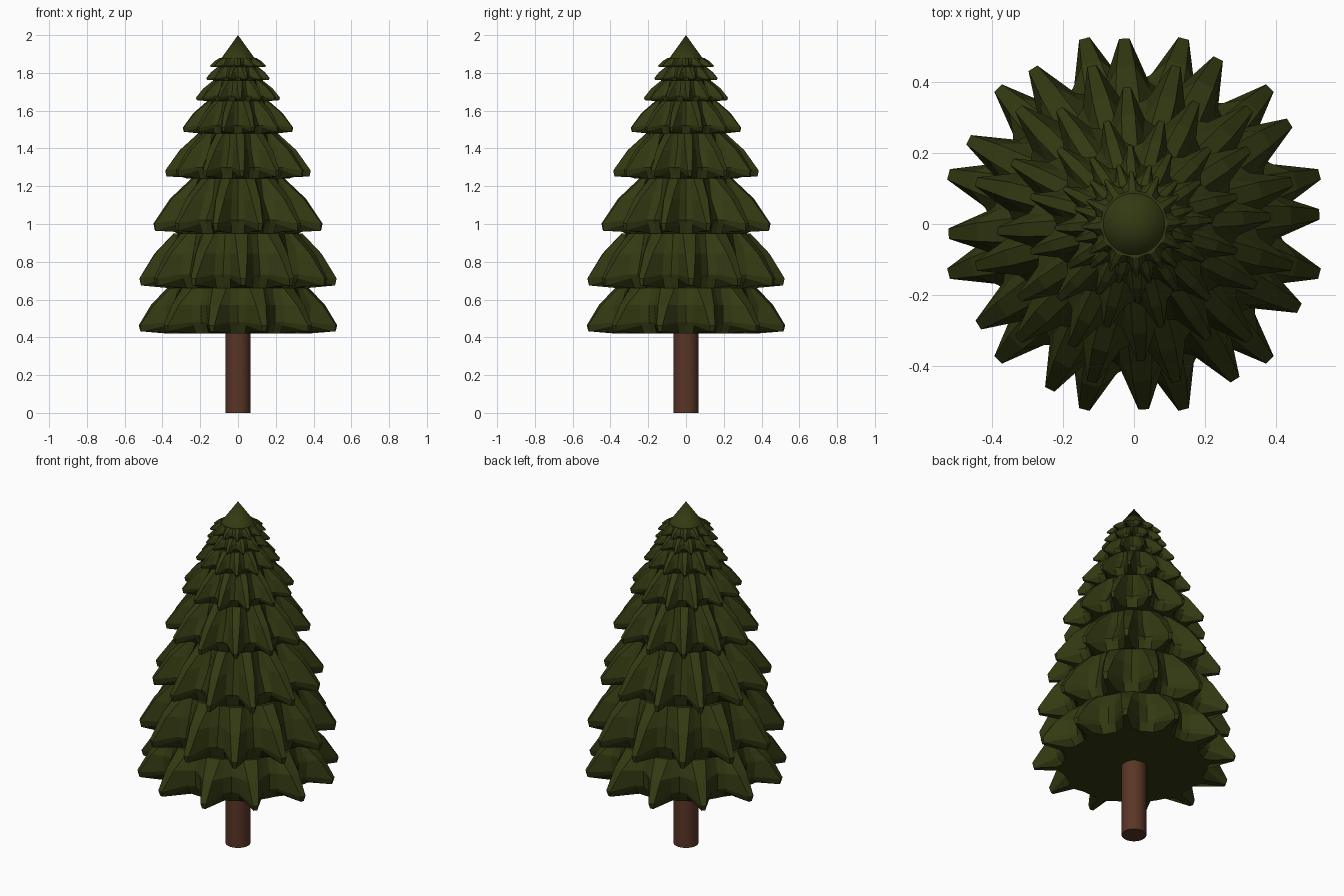
import bpy, bmesh
from math import sin, cos, radians

if "Cube" in bpy.data.objects:
    bpy.data.objects.remove(bpy.data.objects["Cube"])

def material(name, rgb):
    m = bpy.data.materials.new(name)
    m.diffuse_color = (*rgb, 1)
    m.use_nodes = True
    m.node_tree.nodes["Principled BSDF"].inputs["Base Color"].default_value = m.diffuse_color
    return m

GREEN = material("needle_green", (0.033, 0.041, 0.006))
BROWN = material("bark_brown", (0.1, 0.036, 0.019))
POINTS = 12

def tier(name, z0, z1, tip, top, offset):
    """Spiky skirt: drooping claw-like lobes with narrow ridges, creased gaps between."""
    h = z1 - z0
    base = 0.70 * tip
    # each ring: ridge (radius, height, half width), flank (radius, height), gap (radius, height)
    rings = [((top, 1.0, 0.10 * top), (0.98 * top, 1.0), (0.97 * top, 1.0)),
             ((top + 0.56 * (tip - top), 0.63, 0.05 * tip),
              (top + 0.25 * (tip - top), 0.63), (top + 0.08 * (tip - top), 0.63)),
             ((tip, 0.18, 0.028 * tip), (0.77 * tip, 0.25), (0.73 * tip, 0.25)),
             ((0.985 * tip, 0.05, 0.018 * tip), (0.75 * tip, 0.18), (0.725 * tip, 0.2)),
             ((0.75 * tip, 0.03, 0.04 * tip), (base, 0.0), (base, 0.0))]
    bm = bmesh.new()
    loops = []
    for (rr, rz, w), (fr, fz), (vr, vz) in rings:
        loop = []

        def add(r, z, deg, side=0.0):
            a = radians(deg)
            loop.append(bm.verts.new((r * cos(a) - side * sin(a),
                                      r * sin(a) + side * cos(a), z0 + z * h)))
        for k in range(POINTS):
            a = offset + k * 360 / POINTS
            add(fr, fz, a - 9)
            add(rr, rz, a, -w)
            add(rr, rz, a, w)
            add(fr, fz, a + 9)
            add(vr, vz, a + 15)
        loops.append(loop)
    n = len(loops[0])
    for up, lo in zip(loops, loops[1:]):
        for i in range(n):
            j = (i + 1) % n
            bm.faces.new((up[i], lo[i], lo[j], up[j]))
    bm.faces.new(loops[0])
    bm.faces.new(loops[-1][::-1])
    bmesh.ops.recalc_face_normals(bm, faces=bm.faces)
    me = bpy.data.meshes.new(name)
    bm.to_mesh(me)
    bm.free()
    me.materials.append(GREEN)
    bpy.context.collection.objects.link(bpy.data.objects.new(name, me))

def cone(name, r1, r2, z0, z1, mat):
    bpy.ops.mesh.primitive_cone_add(vertices=32, radius1=r1, radius2=r2,
                                    depth=z1 - z0, location=(0, 0, (z0 + z1) / 2))
    ob = bpy.context.object
    ob.name = name
    ob.data.materials.append(mat)
    bpy.ops.object.shade_smooth_by_angle()

# Branch tiers, bottom to top, alternately twisted: bottom z, top z, tip radius, top radius
TIERS = [(0.42, 0.66, 0.54, 0.38), (0.66, 0.95, 0.522, 0.34), (0.95, 1.24, 0.46, 0.25),
         (1.24, 1.48, 0.385, 0.21), (1.48, 1.65, 0.30, 0.165), (1.65, 1.76, 0.222, 0.13),
         (1.76, 1.83, 0.172, 0.11), (1.83, 1.88, 0.148, 0.095)]
for i, (z0, z1, tip, top) in enumerate(TIERS):
    tier(f"branch_tier_{i + 1}", z0, z1, tip, top, 3 if i % 2 else 15)

# Trunk and pointed crown
cone("trunk", 0.066, 0.066, 0, 0.43, BROWN)
cone("crown", 0.09, 0, 1.875, 2.0, GREEN)
